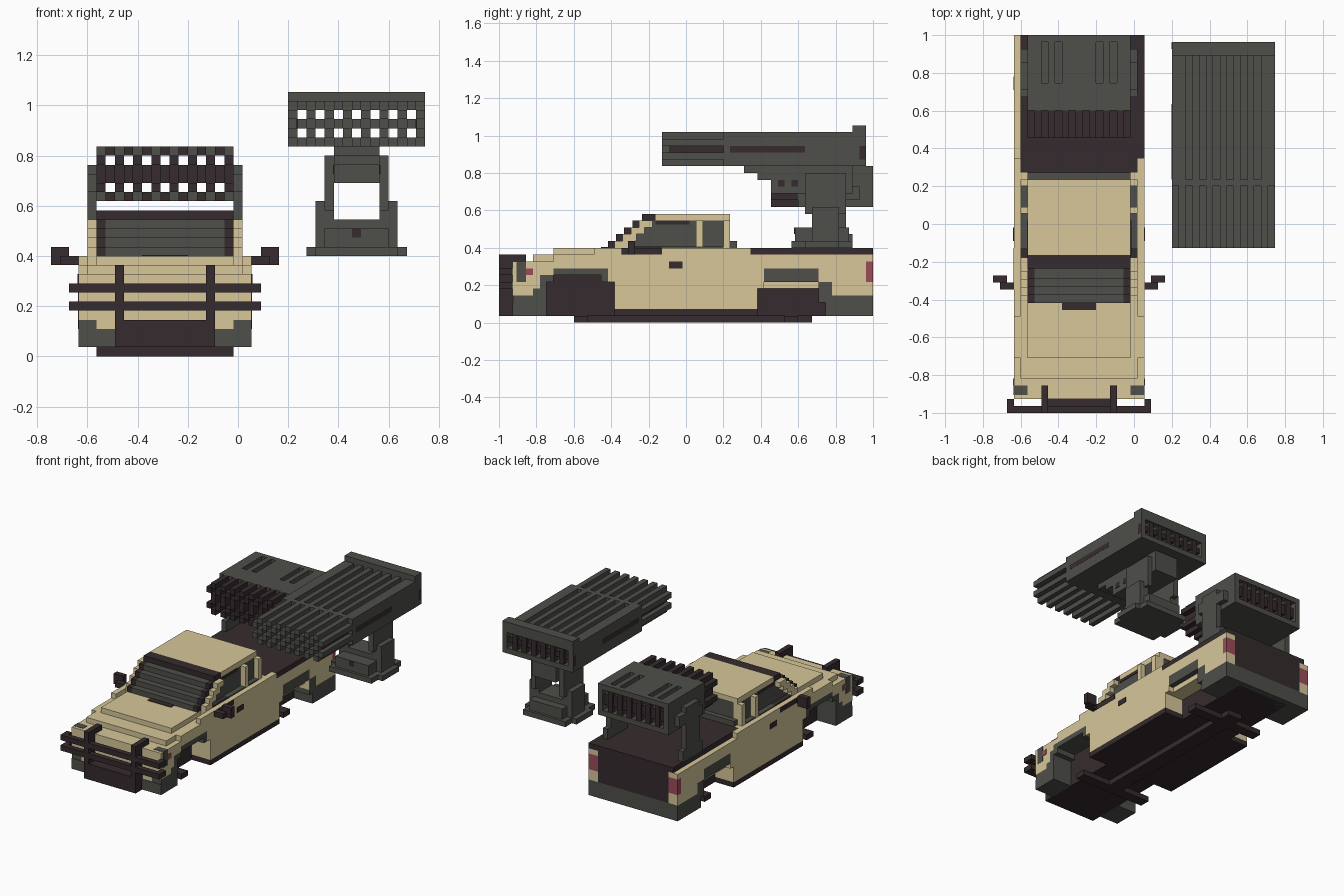
import bpy
import bmesh
from mathutils import Vector

if "Cube" in bpy.data.objects:
    bpy.data.objects.remove(bpy.data.objects["Cube"], do_unlink=True)

UNIT = 2 / 55          # edge of one block
TRUCK, STAND = -8, 13  # centre lines in blocks


def colour(name, rgb):
    mat = bpy.data.materials.new(name)
    mat.use_nodes = True
    mat.diffuse_color = (*rgb, 1)
    node = mat.node_tree.nodes["Principled BSDF"]
    node.inputs["Base Color"].default_value = (*rgb, 1)
    node.inputs["Roughness"].default_value = 0.9
    return mat


TAN = colour("sand_paint", (0.68, 0.57, 0.32))
GREY = colour("dark_grey", (0.077, 0.077, 0.067))
BROWN = colour("dark_brown", (0.036, 0.024, 0.026))
RED = colour("lamp_red", (0.33, 0.073, 0.1))


def blocks(name, mat, centre, boxes):
    """One object made from boxes given as x, y and z ranges in block units."""
    bm = bmesh.new()
    for ranges in boxes:
        low, high = Vector([r[0] for r in ranges]), Vector([r[1] for r in ranges])
        cube = bmesh.ops.create_cube(bm, size=1)
        for v in cube["verts"]:
            p = Vector([a + (b - a) * (t + 0.5) for a, b, t in zip(low, high, v.co)])
            v.co = Vector((p.x + centre, p.y, p.z)) * UNIT - Vector((0, 1, 0))
    mesh = bpy.data.meshes.new(name)
    bm.to_mesh(mesh)
    bm.free()
    mesh.materials.append(mat)
    obj = bpy.data.objects.new(name, mesh)
    bpy.context.collection.objects.link(obj)


def mid(name, mat, half, y, z, centre=TRUCK):
    blocks(name, mat, centre, [((-half, half), y, z)])


def pair(name, mat, x, y, z, centre=TRUCK):
    blocks(name, mat, centre, [(x, y, z), ((-x[1], -x[0]), y, z)])


# Underbody, axles and body core
mid("drive_shaft", BROWN, 1.5, y=(11, 46), z=(0, 1))
mid("front_axle", BROWN, 7.5, y=(11, 13), z=(0, 1))
mid("rear_axle", BROWN, 7.5, y=(42, 44), z=(0, 1))
mid("body_core", BROWN, 5.5, y=(3, 54), z=(1, 8))
pair("sill", BROWN, x=(5.5, 9.5), y=(17, 38), z=(1, 2))

# Front and hood
mid("nose", TAN, 8.5, y=(2, 5), z=(4, 9))
mid("hood_front", TAN, 8.5, y=(5, 17), z=(8, 10))
mid("hood", TAN, 7.5, y=(8, 17), z=(10, 11))
mid("cab_floor", TAN, 8.5, y=(17, 34), z=(9, 11))
mid("lower_grille", BROWN, 5.5, y=(1.8, 5), z=(1, 4))
pair("front_bumper_corner", GREY, x=(5.5, 9.5), y=(2, 6), z=(1, 3))
pair("front_bumper_cap", GREY, x=(7.5, 9.5), y=(2.1, 6), z=(3, 4))
pair("front_bumper_patch", TAN, x=(5.5, 7.5), y=(2.1, 5), z=(3, 4))
pair("headlamp", GREY, x=(7.5, 9.55), y=(2.6, 4), z=(6, 9.05))
pair("marker_lamp", RED, x=(9.4, 9.6), y=(4, 5), z=(7, 8))

# Side panels with open wheel arches
pair("front_wing", TAN, x=(5.5, 9.5), y=(2, 5), z=(4, 9))
pair("wing_step", TAN, x=(5.5, 9.5), y=(5, 8), z=(7, 9))
pair("wing_low", TAN, x=(5.5, 9.5), y=(5, 6), z=(5, 7))
pair("wing_edge", GREY, x=(5.5, 9.5), y=(5, 6), z=(4, 5))
pair("arch_top", TAN, x=(5.5, 9.5), y=(8, 17), z=(8, 10))
pair("door_panel", TAN, x=(5.5, 9.5), y=(17, 38), z=(2, 10))
pair("shoulder", TAN, x=(8.5, 9.5), y=(14, 37), z=(10, 11))
pair("rear_shoulder", TAN, x=(7.5, 8.5), y=(34, 35), z=(10, 11))
pair("rear_arch_top", TAN, x=(5.5, 9.5), y=(38, 47), z=(8, 10))
pair("rear_wing", TAN, x=(5.5, 9.5), y=(47, 54), z=(4, 10))
pair("front_arch_lip", GREY, x=(5.5, 9.5), y=(7, 15), z=(7, 8))
pair("front_arch_edge", GREY, x=(5.5, 9.5), y=(6, 7), z=(1, 7))
pair("front_arch_step", GREY, x=(5.5, 9.5), y=(7, 8), z=(6, 7))
pair("front_arch_back", GREY, x=(5.5, 9.5), y=(15, 16), z=(6, 8))
pair("front_arch_corner", TAN, x=(5.5, 9.5), y=(16, 17), z=(6, 8))
pair("rear_arch_lip", GREY, x=(5.5, 9.5), y=(39, 47), z=(6, 8))
pair("rear_arch_post", TAN, x=(5.5, 9.5), y=(38, 39), z=(5, 8))
pair("rear_arch_inset", TAN, x=(5.5, 8.5), y=(39, 47), z=(5, 6))
pair("rear_arch_edge", GREY, x=(5.5, 9.52), y=(47, 49), z=(3, 6))
pair("mudflap", GREY, x=(5.5, 9.5), y=(48, 51), z=(1, 4))
pair("door_handle", BROWN, x=(9.4, 9.6), y=(25, 27), z=(8, 9))
pair("window_trim", BROWN, x=(9.4, 9.55), y=(18, 24), z=(10, 10.95))

# Cab: stepped windscreen, pillars, glass and roof
for step in range(4):
    level = (11 + step, 12 + step)
    front = 16 + step * 1.2
    mid(f"windscreen_step_{step}", GREY, 6.5, y=(front, 33), z=level)
    pair(f"screen_frame_{step}", BROWN, x=(6.5, 7.5), y=(front, front + 2.5), z=level)
    pair(f"front_pillar_{step}", TAN, x=(7.5, 8.5), y=(front + 1, front + 3), z=level)
    pair(f"side_glass_{step}", GREY, x=(6.5, 7.5), y=(front + 2.5, 33), z=level)
mid("wiper", BROWN, 2.5, y=(15, 16), z=(10.9, 11.1))
pair("window_shelf_front", BROWN, x=(7.5, 8.5), y=(19, 24), z=(11, 11.2))
pair("window_shelf", GREY, x=(7.5, 8.5), y=(24, 33), z=(11, 11.2))
pair("glass_trim", BROWN, x=(7.4, 7.6), y=(23, 28), z=(14.4, 15))
pair("door_post", TAN, x=(7.4, 8.5), y=(29, 30), z=(11, 15))
pair("rear_post", TAN, x=(6.5, 8.5), y=(33, 34), z=(11, 15))
mid("rear_window", GREY, 6.5, y=(33, 33.8), z=(11, 15))
mid("rear_window_ledge", GREY, 7.5, y=(34, 35), z=(10, 12))
mid("roof", TAN, 7.5, y=(23, 34), z=(15, 16))
mid("roof_front", BROWN, 7.5, y=(21, 23), z=(15, 16))

# Wing mirrors
pair("mirror_arm", BROWN, x=(9.5, 11.5), y=(18, 19), z=(10, 11))
pair("mirror_head", BROWN, x=(10.5, 12.5), y=(19, 20), z=(10, 12))

# Bull bar
for level in (5, 7):
    mid("bull_bar_rail", BROWN, 10.5, y=(0, 1), z=(level, level + 1))
    pair("bull_bar_end", BROWN, x=(9.5, 10.5), y=(1, 2), z=(level, level + 1))
pair("bull_bar_post", BROWN, x=(4.5, 5.5), y=(0, 2), z=(2, 10))
pair("bull_bar_mount", BROWN, x=(4.5, 5.5), y=(2, 4), z=(9, 10))
mid("bull_bar_plate", BROWN, 5.5, y=(0, 2), z=(1, 4))

# Load bed and tail
mid("bed_cover", BROWN, 8.5, y=(35, 55), z=(10, 11))
blocks("bed_rail", BROWN, TRUCK, [((8.5, 9.5), (37, 55), (10, 11))])
mid("tailgate", BROWN, 7.5, y=(53, 55), z=(4, 10))
mid("rear_bumper", GREY, 9.5, y=(51, 55), z=(1, 4))
pair("tail_lamp", RED, x=(7.5, 9.5), y=(54, 55), z=(6, 9))
pair("tail_post_low", TAN, x=(7.5, 9.5), y=(54, 55), z=(4, 6))
pair("tail_post_top", TAN, x=(7.5, 9.5), y=(54, 55), z=(9, 10))


def launcher(name, centre, y, z, holes, grooves, groove_y, tube_mat):
    """Rocket rack: checkered open tubes in front, a pierced casing behind."""
    front, case, back = y
    low, top = z
    tubes = set()
    for column in range(-6, 7, 2):
        for row in holes:
            tubes |= {(column, row - 1), (column, row + 1),
                      (column - 1, row), (column + 1, row)}
    blocks(name + "_tubes", tube_mat, centre,
           [((c - 0.5, c + 0.5), (front, case), (r, r + 1)) for c, r in sorted(tubes)])
    # casing columns, split around the holes and lowered in the grooves
    casing = []
    for column in range(-7, 8):
        x = (column - 0.5, column + 0.5)
        if column % 2:
            cut = column in grooves
            casing.append((x, (case, back - 1), (low, top - cut)))
            if cut:
                casing.append((x, (case, groove_y[0]), (top - 1, top)))
                casing.append((x, (groove_y[1], back), (top - 1, top)))
        else:
            edges = [low] + [e for h in holes for e in (h, h + 1)] + [top]
            for bottom, upper in zip(edges[::2], edges[1::2]):
                casing.append((x, (case, back - 1), (bottom, upper)))
    blocks(name + "_casing", GREY, centre, casing)
    # rear frame with the tube ends set inside it
    for level in (low, top - 1):
        mid(name + "_rear_frame", GREY, 7.5, (back - 1, back), (level, level + 1), centre)
    pair(name + "_rear_side", GREY, (6.5, 7.5), (back - 1, back), (low, top), centre)
    blocks(name + "_tube_ends", BROWN, centre,
           [((c - 0.5, c + 0.5), (back - 1, back - 0.2), (low + 1, top - 1))
            for c in range(-5, 6, 2)])
    mid(name + "_tube_bar", BROWN, 6.5, (back - 1, back - 0.5),
        (holes[0] + 1, holes[1]), centre)


# Rack on the truck
launcher("truck_rack", TRUCK, y=(40, 44, 55), z=(17, 23), holes=(18, 21),
         grooves=(-5, -3, 3, 5), groove_y=(48, 54), tube_mat=BROWN)
mid("rack_front_plate", BROWN, 7.5, y=(43.8, 44), z=(19, 21))
pair("rack_arm", GREY, x=(7.5, 8.5), y=(47, 51), z=(13, 21))
pair("rack_arm_foot", GREY, x=(7.5, 8.5), y=(46, 52), z=(11, 13))
pair("rack_arm_bracket", GREY, x=(7.5, 8.5), y=(46, 53), z=(18, 20))

# Separate rack on its pedestal
launcher("stand_rack", STAND, y=(24, 33, 54), z=(23, 28), holes=(24, 26),
         grooves=range(-5, 6, 2), groove_y=(34, 52), tube_mat=GREY)
mid("stand_rack_flange", GREY, 7.5, y=(52, 54), z=(27, 29), centre=STAND)
pair("stand_tube_slot", BROWN, x=(6.5, 6.6), y=(25, 33), z=(25, 26), centre=STAND)
pair("stand_case_slot", BROWN, x=(7.4, 7.52), y=(34, 45), z=(25, 26), centre=STAND)
pair("stand_rear_slot", BROWN, x=(7.4, 7.52), y=(53, 53.9), z=(24, 26), centre=STAND)
mid("pedestal_flange", GREY, 5.5, y=(45, 50), z=(11, 12), centre=STAND)
mid("pedestal_flange_long", GREY, 4.5, y=(43, 52), z=(11, 12), centre=STAND)
mid("pedestal_base", GREY, 3.5, y=(43.5, 51.5), z=(12, 14), centre=STAND)
mid("pedestal_neck", GREY, 3.5, y=(46, 50), z=(14, 15), centre=STAND)
pair("pedestal_cheek", GREY, x=(3.5, 4.5), y=(46, 50), z=(12, 17), centre=STAND)
pair("yoke_arm", GREY, x=(2.5, 3.5), y=(45, 51), z=(16, 22), centre=STAND)
pair("yoke_arm_root", GREY, x=(2.5, 3.5), y=(46, 50), z=(15, 16), centre=STAND)
mid("yoke_head", GREY, 2.5, y=(40, 52), z=(19, 23), centre=STAND)
for start in (41, 43):
    pair("yoke_hole", BROWN, (2.4, 2.6), (start, start + 1), (20, 21), STAND)
mid("pedestal_mark", BROWN, 0.5, y=(43.4, 43.6), z=(13, 14), centre=STAND)
for step in range(2):
    mid("elevation_step", GREY, 2.5, (36 + step * 2, 40), (22 - step, 23 - step), STAND)
